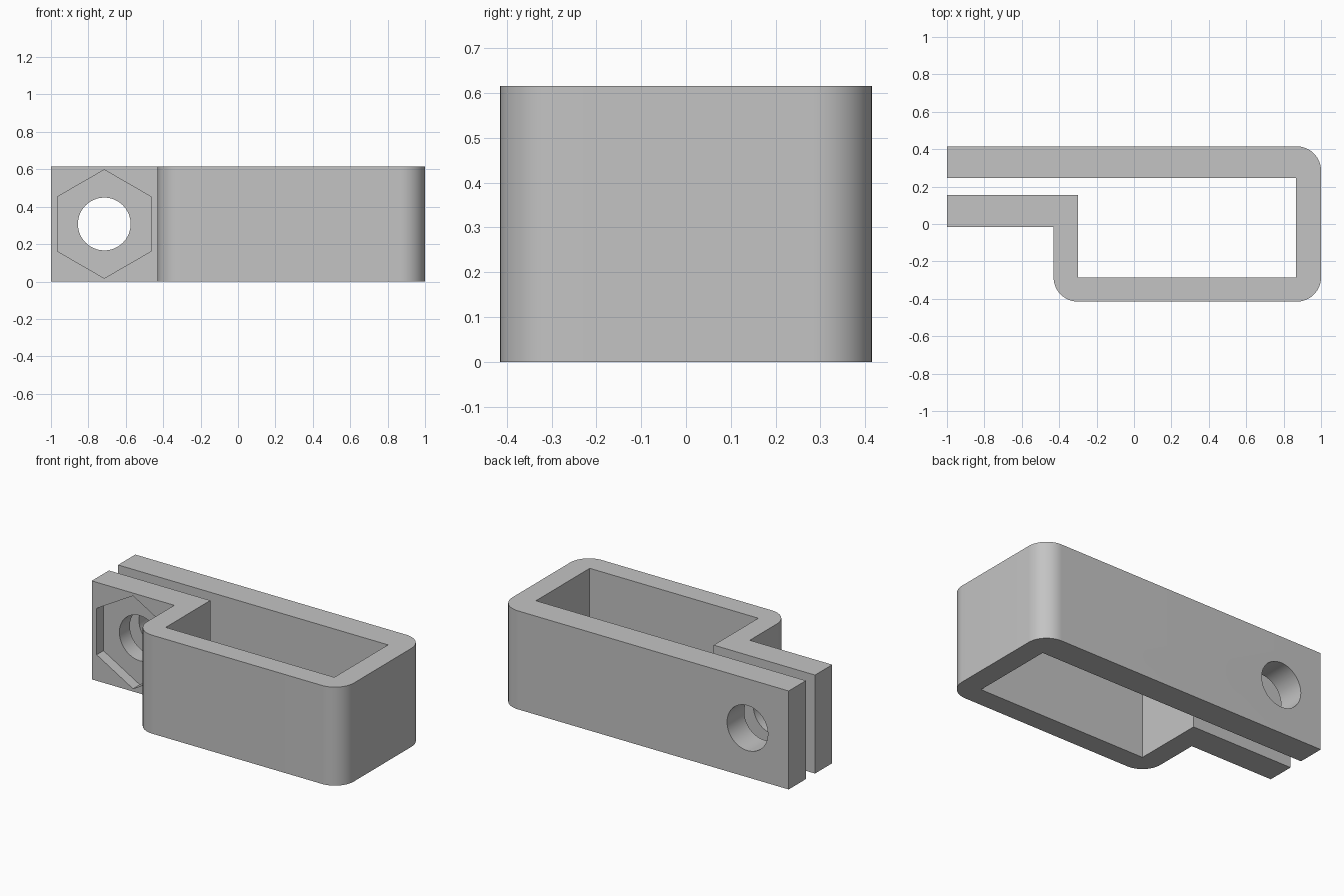
import bpy, bmesh, math
from mathutils import Matrix, Vector

if "Cube" in bpy.data.objects:
    bpy.data.objects.remove(bpy.data.objects["Cube"], do_unlink=True)

HEIGHT = 0.615
ROUND = 0.13
HOLE_X, HOLE_Z = -0.715, HEIGHT / 2

grey = bpy.data.materials.new("plain grey")
grey.use_nodes = True
grey.diffuse_color = (0.55, 0.55, 0.55, 1)
grey.node_tree.nodes["Principled BSDF"].inputs["Base Color"].default_value = grey.diffuse_color


def add_object(name, bm):
    bmesh.ops.recalc_face_normals(bm, faces=bm.faces)
    mesh = bpy.data.meshes.new(name)
    bm.to_mesh(mesh)
    bm.free()
    mesh.materials.append(grey)
    obj = bpy.data.objects.new(name, mesh)
    bpy.context.collection.objects.link(obj)
    return obj


def corner(x, y, start, steps=16):
    """Quarter circle about (x, y), counterclockwise from start degrees."""
    angles = [math.radians(start + 90 * i / steps) for i in range(steps + 1)]
    return [(x + ROUND * math.cos(a), y + ROUND * math.sin(a)) for a in angles]


def cutter(name, sides, radius, y0, y1):
    """Prism along y, with one corner pointing up."""
    bm = bmesh.new()
    place = (Matrix.Translation((HOLE_X, (y0 + y1) / 2, HOLE_Z))
             @ Matrix.Rotation(math.pi / 2, 4, 'X'))
    bmesh.ops.create_cone(bm, cap_ends=True, segments=sides, radius1=radius,
                          radius2=radius, depth=y1 - y0, matrix=place)
    obj = add_object(name, bm)
    obj.hide_render = True
    obj.hide_viewport = True
    return obj


# Clamp band: one outline with rounded outer corners and square inner ones
outline = [(-1, -0.015), (-0.43, -0.015)]
outline += corner(-0.30, -0.285, 180)
outline += corner(0.87, -0.285, 270)
outline += corner(0.87, 0.285, 0)
outline += [(-1, 0.415), (-1, 0.245), (0.865, 0.245), (0.865, -0.285),
            (-0.30, -0.285), (-0.30, 0.155), (-1, 0.155)]
bm = bmesh.new()
base = bm.faces.new([bm.verts.new((x, y, 0)) for x, y in outline])
top = bmesh.ops.extrude_face_region(bm, geom=[base])["geom"]
bmesh.ops.translate(bm, vec=Vector((0, 0, HEIGHT)),
                    verts=[v for v in top if isinstance(v, bmesh.types.BMVert)])
clamp = add_object("clamp_band", bm)

# Bolt hole through both tabs, and nut pocket in the front tab
for tool in (cutter("bolt_hole_cutter", 64, 0.141, -0.2, 0.6),
             cutter("nut_pocket_cutter", 6, 0.29, -0.1, 0.052)):
    cut = clamp.modifiers.new(tool.name, 'BOOLEAN')
    cut.operation = 'DIFFERENCE'
    cut.solver = 'EXACT'
    cut.object = tool

# Apply the cuts, then smooth the rounded faces
bpy.context.view_layer.objects.active = clamp
clamp.select_set(True)
for name in [m.name for m in clamp.modifiers]:
    bpy.ops.object.modifier_apply(modifier=name)
bpy.ops.object.shade_smooth_by_angle(angle=math.radians(30))
for name in ("bolt_hole_cutter", "nut_pocket_cutter"):
    bpy.data.objects.remove(bpy.data.objects[name], do_unlink=True)
